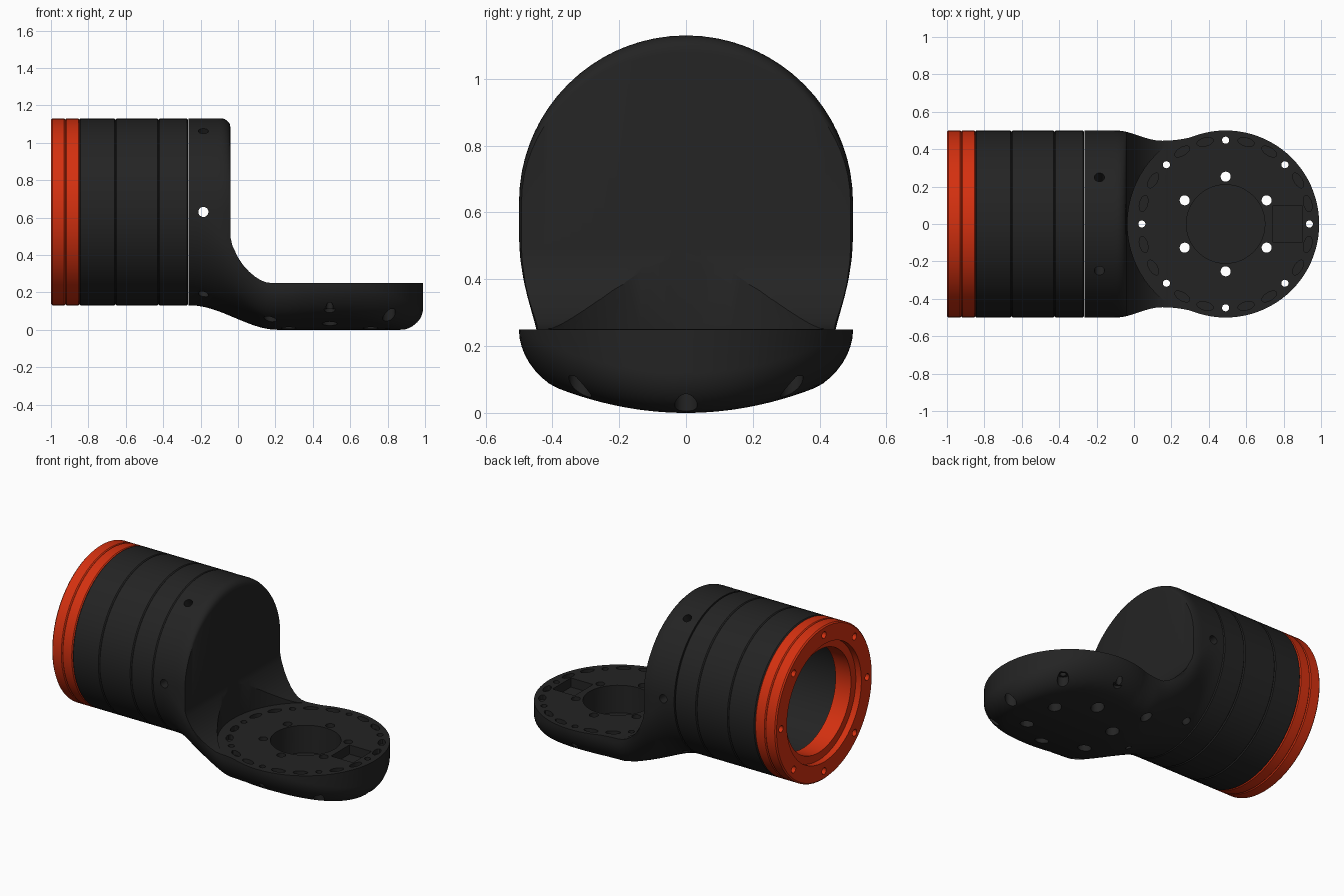
import bpy, bmesh, math
from mathutils import Matrix, Vector

if "Cube" in bpy.data.objects:
    bpy.data.objects.remove(bpy.data.objects["Cube"])

def material(name, rgb):
    m = bpy.data.materials.new(name)
    m.diffuse_color = (*rgb, 1)
    m.use_nodes = True
    m.node_tree.nodes["Principled BSDF"].inputs["Base Color"].default_value = m.diffuse_color
    return m

BLACK = material("matte black", (0.017, 0.017, 0.017))
ORANGE = material("orange red", (0.66, 0.03, 0.005))
ZC, R = 0.63, 0.5          # barrel axis height and radius
FX = 0.49                  # foot disc centre

def finish(bm, name, mat):
    bmesh.ops.recalc_face_normals(bm, faces=bm.faces[:])
    me = bpy.data.meshes.new(name)
    bm.to_mesh(me)
    bm.free()
    ob = bpy.data.objects.new(name, me)
    bpy.context.collection.objects.link(ob)
    if mat:
        me.materials.append(mat)
    return ob

def select(ob):
    bpy.ops.object.select_all(action='DESELECT')
    ob.select_set(True)
    bpy.context.view_layer.objects.active = ob

def smooth(ob):
    select(ob)
    bpy.ops.object.shade_smooth_by_angle(angle=math.radians(30))

def cyl(bm, pos, axis, r, depth, seg=20, squash=1, turn=0):
    rot = Vector(axis).to_track_quat('Z', 'Y').to_matrix().to_4x4()
    m = (Matrix.Translation(pos) @ rot @ Matrix.Rotation(turn, 4, 'Z')
         @ Matrix.Diagonal((squash, 1, 1, 1)))
    bmesh.ops.create_cone(bm, cap_ends=True, segments=seg, radius1=r, radius2=r,
                          depth=depth, matrix=m)

def cut(ob, bm):
    c = finish(bm, "cutter", None)
    c.hide_render = True
    mod = ob.modifiers.new("cut", 'BOOLEAN')
    mod.operation, mod.solver, mod.object = 'DIFFERENCE', 'EXACT', c
    select(ob)
    bpy.ops.object.modifier_apply(modifier=mod.name)
    bpy.data.objects.remove(c)

def ring(name, profile, mat, seg=64):
    """Closed (x, radius) profile turned about the barrel axis."""
    bm = bmesh.new()
    loops = []
    for i in range(seg):
        a = 2 * math.pi * i / seg
        loops.append([bm.verts.new((x, r * math.cos(a), ZC + r * math.sin(a)))
                      for x, r in profile])
    n = len(profile)
    for i in range(seg):
        p, q = loops[i], loops[(i + 1) % seg]
        for j in range(n):
            k = (j + 1) % n
            bm.faces.new((p[j], p[k], q[k], q[j]))
    return finish(bm, name, mat)

def band(x0, x1, ri, c=0.006):
    return [(x0, ri), (x0, R - c), (x0 + c, R), (x1 - c, R), (x1, R - c), (x1, ri)]

# Orange end flange with stepped mouth and bolt holes
flange = ring("orange_end_flange",
              [(-1, 0.385), (-1, R - .008), (-.992, R), (-.929, R), (-.923, R - .006),
               (-.923, 0.335), (-.96, 0.335), (-.96, 0.385)], ORANGE)
bm = bmesh.new()
for i in range(8):
    a = i * math.pi / 4
    cyl(bm, (-1, .445 * math.cos(a), ZC + .445 * math.sin(a)), (1, 0, 0), .022, .1)
cut(flange, bm)
smooth(flange)
smooth(ring("orange_inner_flange", band(-.923, -.848, 0.335), ORANGE))

# Black barrel bands
for i, (a, b) in enumerate([(-.848, -.655), (-.655, -.425), (-.425, -.268)]):
    smooth(ring(f"barrel_band_{i + 1}", band(a, b, 0.39), BLACK))

# Elbow body: barrel end, neck and foot lofted through cross-sections
def half_width(x):
    if x < -.1:
        return R
    if x < .15:
        return .4725 + .0275 * math.cos(math.pi * (x + .1) / .25)
    if x < .3:
        return .445 + .0175 * ((x - .15) / .15) ** 2
    return math.sqrt(max(R * R - (x - FX) ** 2, 1e-5))

def top_z(x, t):
    if x <= -.04:
        k = max(0, (x + .09) / .05)
        r = R - .05 + .05 * math.sqrt(max(0, 1 - k * k))
        return ZC + r * math.sqrt(max(0, 1 - t * t))
    u = min(1, max(0, (.17 - x) / .21))
    return .5 - .25 * (1 - u ** 1.6) ** .625

def bottom_z(x, t):
    y = t * half_width(x)
    d = R - math.hypot(x - FX, y) if x > .3 else half_width(x) - abs(y)
    k = min(1, max(0, (.12 - d) / .12))
    foot = .5 * y * y + .12 * (1 - math.sqrt(1 - k * k))
    barrel = ZC - R * math.sqrt(max(0, 1 - t * t))
    s = min(1, max(0, (x + .25) / .46))
    s = s * s * (3 - 2 * s)
    return min(barrel * (1 - s) + foot * s, top_z(x, t) - .004)

xs = [-.264, -.22, -.18, -.14, -.11, -.09, -.075, -.06, -.05, -.044, -.04, -.039]
xs += [-.03 + .03 * i for i in range(12)]
xs += [FX + (.49999 - 0) * math.sin(math.pi / 2 * i / 22) for i in range(-5, 23)]
xs = sorted(x for i, x in enumerate(xs))
ts = [math.sin(math.pi / 2 * (i / 18 - 1)) for i in range(37)]
bm = bmesh.new()
rings = []
for x in xs:
    w = half_width(x)
    pts = [(x, t * w, bottom_z(x, t)) for t in ts]
    pts += [(x, t * w, top_z(x, t)) for t in reversed(ts)]
    rings.append([bm.verts.new(p) for p in pts])
for p, q in zip(rings, rings[1:]):
    for j in range(len(p)):
        k = (j + 1) % len(p)
        bm.faces.new((p[j], p[k], q[k], q[j]))
bm.faces.new(rings[0])
bm.faces.new(rings[-1])
body = finish(bm, "elbow_body", BLACK)

def polar(r, deg, z):
    a = math.radians(deg)
    return (FX + r * math.cos(a), r * math.sin(a), z)

UP = (0, 0, 1)
# Round clearance above the foot
bm = bmesh.new()
cyl(bm, (FX, 0, .501), UP, .525, .5, 72)
cut(body, bm)

# Barrel bore, foot recess, pocket and rim slots
bm = bmesh.new()
cyl(bm, (-.2, 0, ZC), (1, 0, 0), .39, .2, 64)
cyl(bm, (FX, 0, .2), UP, .21, .26, 48)
bmesh.ops.create_cube(bm, size=1, matrix=Matrix.Translation((.82, 0, .25))
                      @ Matrix.Diagonal((.16, .19, .12, 1)))
for i in range(8):
    for off in (-14, 14):
        d = 45 * i + off
        cyl(bm, polar(.452, d, .25), UP, .045, .06, 16, .48, math.radians(d))
cut(body, bm)

# Bolt holes through the foot, and radial holes in the barrel end
outer = [(.448, 45 * i) for i in range(8)]
inner = [(.253, 30 + 60 * i) for i in range(6)]
bm = bmesh.new()
for r, d in outer:
    cyl(bm, polar(r, d, .15), UP, .019, .5)
for r, d in inner:
    cyl(bm, polar(r, d, .15), UP, .027, .5)
for i in range(6):
    a = i * math.pi / 3
    ax = (0, math.cos(a), math.sin(a))
    cyl(bm, (-.185, .46 * ax[1], ZC + .46 * ax[2]), ax, .027, .2)
cut(body, bm)

# Screw-head counterbores under the foot
bm = bmesh.new()
for r, d in outer:
    if d != 180:
        cyl(bm, polar(r, d, .03), UP, .034, .16)
for r, d in inner:
    cyl(bm, polar(r, d, .03), UP, .04, .16)
cut(body, bm)
smooth(body)
